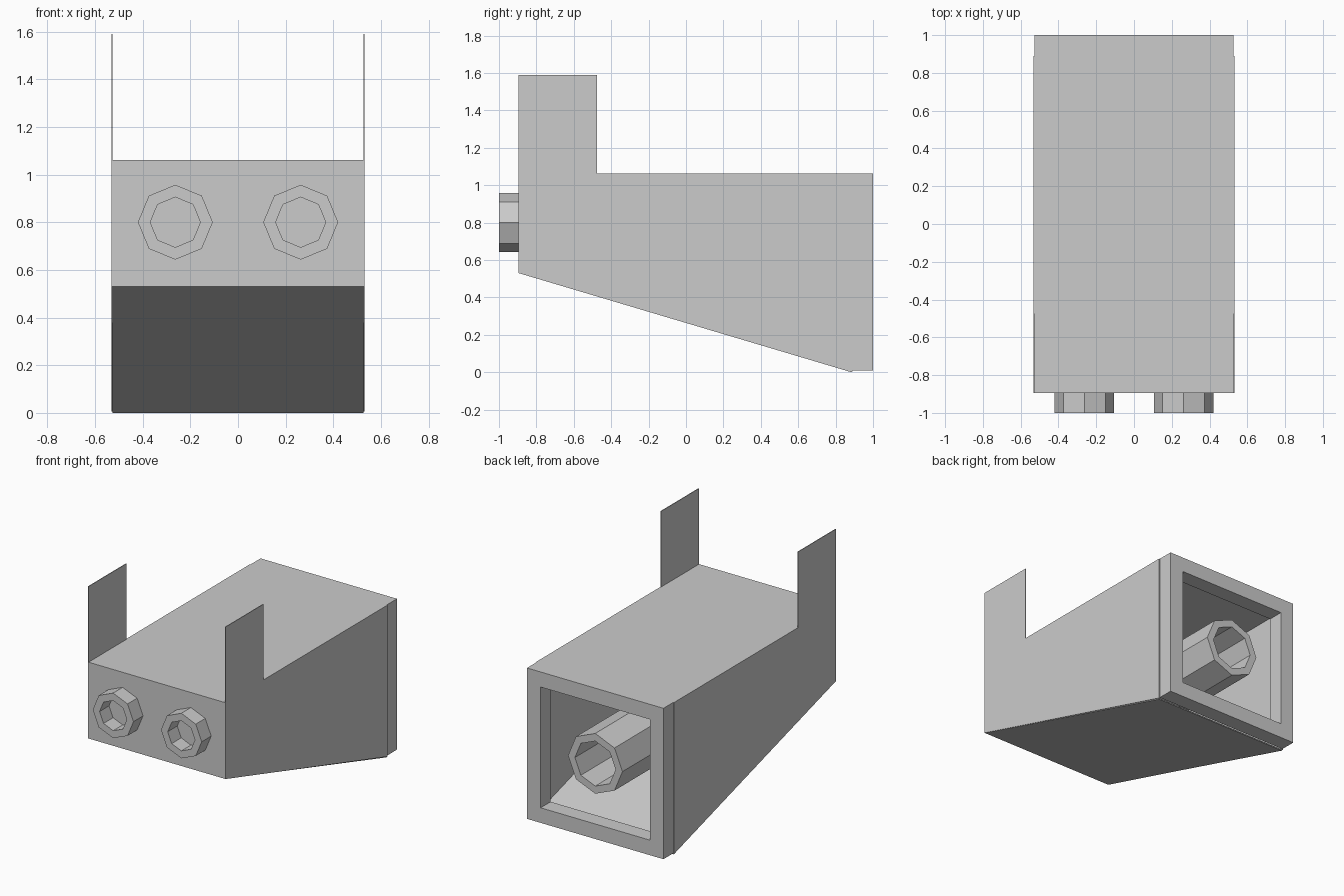
import bpy
import bmesh
from math import cos, sin, pi, sqrt
from mathutils import Vector

if "Cube" in bpy.data.objects:
    bpy.data.objects.remove(bpy.data.objects["Cube"], do_unlink=True)

GREY = (0.6, 0.6, 0.6, 1.0)
grey = bpy.data.materials.new("light_grey")
grey.use_nodes = True
grey.diffuse_color = GREY
grey.node_tree.nodes["Principled BSDF"].inputs["Base Color"].default_value = GREY

HALF = 0.526           # half width of the housing
SKIN = 0.005           # sheet thickness
FRONT, BACK, END = -0.895, 0.89, 1.0
TOP, NOSE, LOW, FOOT = 1.062, 0.53, 0.005, 0.01


def finish(name, bm):
    bmesh.ops.recalc_face_normals(bm, faces=bm.faces)
    mesh = bpy.data.meshes.new(name)
    bm.to_mesh(mesh)
    bm.free()
    mesh.materials.append(grey)
    obj = bpy.data.objects.new(name, mesh)
    bpy.context.collection.objects.link(obj)
    return obj


def extrude_profile(name, profile, x0, x1):
    """Side profile of (y, z) points extruded along x."""
    bm = bmesh.new()
    face = bm.faces.new([bm.verts.new((x0, y, z)) for y, z in profile])
    new = bmesh.ops.extrude_face_region(bm, geom=[face])["geom"]
    moved = [v for v in new if isinstance(v, bmesh.types.BMVert)]
    bmesh.ops.translate(bm, verts=moved, vec=Vector((x1 - x0, 0, 0)))
    return finish(name, bm)


def tube(name, x, z, outer, inner, y0, y1, sides=8, turn=0.0):
    """Hollow prism along y with flat annular ends."""
    bm = bmesh.new()
    loops = []
    for r, y in ((outer, y0), (outer, y1), (inner, y1), (inner, y0)):
        angles = [turn + 2 * pi * i / sides for i in range(sides)]
        loops.append([bm.verts.new((x + r * cos(a), y, z + r * sin(a))) for a in angles])
    for k in range(4):
        a, b = loops[k], loops[(k + 1) % 4]
        for i in range(sides):
            j = (i + 1) % sides
            bm.faces.new((a[i], a[j], b[j], b[i]))
    return finish(name, bm)


# Thin side sheets with a raised tab at the front
side = [(FRONT, NOSE), (BACK, LOW), (BACK, TOP), (-0.475, TOP), (-0.475, 1.59), (FRONT, 1.59)]
for label, s in (("left", 1), ("right", -1)):
    extrude_profile(label + "_side_panel", side, s * HALF, s * (HALF + SKIN))

# Top, front and sloping floor sheets
extrude_profile("top_panel", [(FRONT, TOP - SKIN), (BACK, TOP - SKIN), (BACK, TOP), (FRONT, TOP)],
                -HALF, HALF)
extrude_profile("front_panel", [(FRONT, NOSE), (FRONT + SKIN, NOSE), (FRONT + SKIN, TOP - SKIN),
                                (FRONT, TOP - SKIN)], -HALF, HALF)
extrude_profile("floor_panel", [(FRONT, NOSE), (BACK - 0.005, 0), (BACK, LOW), (FRONT, NOSE + SKIN)],
                -HALF, HALF)

# Square frame around the open back
middle = (TOP + FOOT) / 2
tube("back_frame", 0, middle, HALF * sqrt(2), (HALF - 0.105) * sqrt(2), BACK, END, 4, pi / 4)

# Large inner pipe, flush with the back frame
tube("inner_pipe", 0, middle, 0.21, 0.157, -0.05, END)

# Pair of front nozzles
for label, s in (("left", 1), ("right", -1)):
    tube(label + "_nozzle", s * 0.263, 0.8, 0.157, 0.105, -1.0, FRONT)
